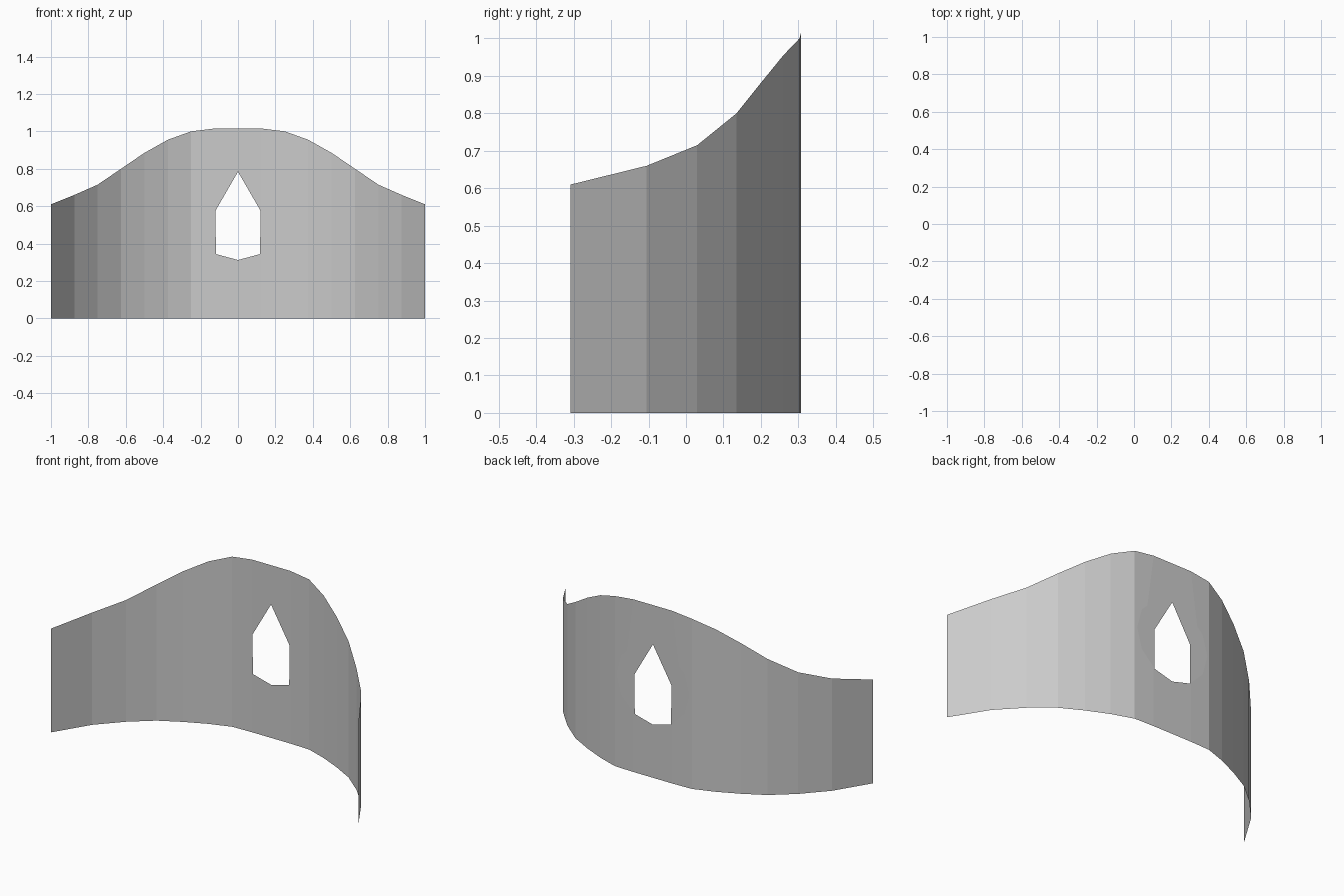
import bpy, bmesh, math

if "Cube" in bpy.data.objects:
    bpy.data.objects.remove(bpy.data.objects["Cube"])

# Half profile from the middle panel edge to the end: x, y (bend), z (top height)
PROFILE = [(0.25, 0.303, 1.0), (0.375, 0.26, 0.955), (0.5, 0.203, 0.885),
           (0.625, 0.135, 0.8), (0.75, 0.03, 0.715), (0.875, -0.105, 0.66),
           (1.0, -0.308, 0.61)]
MID_Y, TOP_Z = 0.307, 1.015
HOLE_Z, HOLE_R = 0.548, 0.236

bm = bmesh.new()

# Bent side strips
cols = [(bm.verts.new((x, y, 0)), bm.verts.new((x, y, z))) for x, y, z in PROFILE]
for (b0, t0), (b1, t1) in zip(cols, cols[1:]):
    bm.faces.new((b0, b1, t1, t0))

# Half of the middle panel, with half of the twelve-sided hole
angles = [math.radians(90 - 30 * i) for i in range(7)]
hole = [(HOLE_R * math.cos(a) if 0 < i < 6 else 0, HOLE_Z + HOLE_R * math.sin(a))
        for i, a in enumerate(angles)]


def mid(x, z):
    return bm.verts.new((x, MID_Y, z))


panel = [mid(0, 0), mid(0.125, 0), cols[0][0], cols[0][1], mid(0.125, TOP_Z), mid(0, TOP_Z)]
panel += [mid(x, z) for x, z in hole]
face = bm.faces.new(panel)
bmesh.ops.triangulate(bm, faces=[face])

mesh = bpy.data.meshes.new("curved_shield")
bm.to_mesh(mesh)
bm.free()
shield = bpy.data.objects.new("curved_shield", mesh)
bpy.context.collection.objects.link(shield)

# Mirror to the left half
mirror = shield.modifiers.new("mirror", 'MIRROR')
mirror.use_axis[0] = True
mirror.use_clip = True
